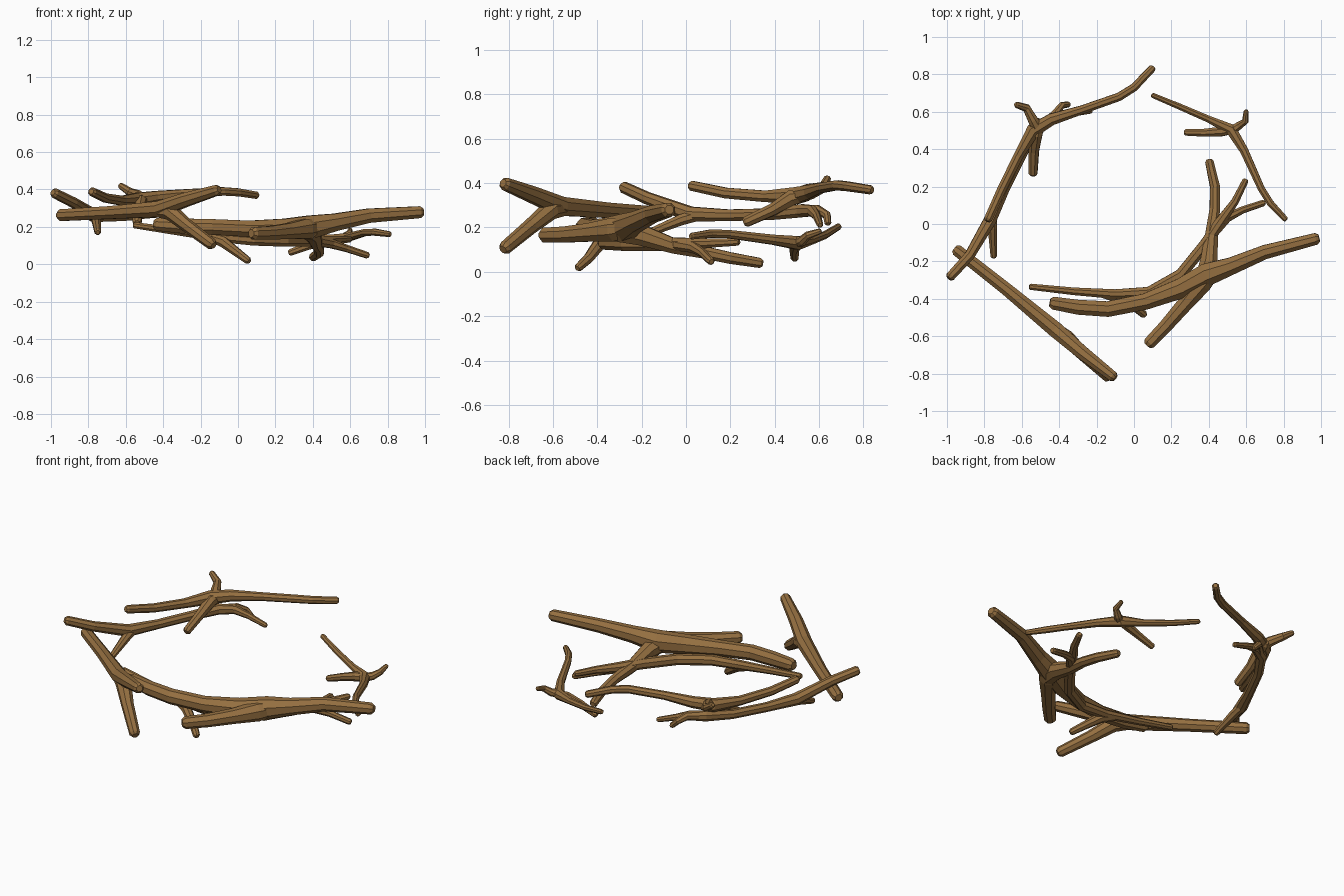
import bpy, bmesh, math
from mathutils import Vector

wood = bpy.data.materials.new("brown wood")
wood.diffuse_color = (0.30, 0.16, 0.052, 1)
SIDES = 8


def tube(bm, pts):
    """Tapered faceted limb through (x, y, z, radius) points, with blunt chamfered tips."""
    P = [Vector(p[:3]) for p in pts]
    R = [p[3] for p in pts]
    # tips: small ring pulled in at each end
    d0, d1 = (P[1] - P[0]).normalized(), (P[-1] - P[-2]).normalized()
    P = [P[0], P[0] + d0 * R[0] * 0.5] + P[1:-1] + [P[-1] - d1 * R[-1] * 0.5, P[-1]]
    R = [R[0] * 0.62, R[0]] + R[1:-1] + [R[-1], R[-1] * 0.62]
    rings, side = [], None
    for i, c in enumerate(P):
        a = (c - P[i - 1]).normalized() if i else d0
        b = (P[i + 1] - c).normalized() if i < len(P) - 1 else d1
        t = (a + b).normalized()
        if side is None:
            side = t.cross(Vector((0, 0, 1)))
        side = (side - t * side.dot(t)).normalized()
        up = side.cross(t)
        ring = []
        for k in range(SIDES):
            w = 2 * math.pi * (k + 0.5) / SIDES
            ring.append(bm.verts.new(c + (side * math.cos(w) + up * math.sin(w)) * R[i]))
        rings.append(ring)
    for r0, r1 in zip(rings, rings[1:]):
        for k in range(SIDES):
            j = (k + 1) % SIDES
            bm.faces.new((r0[k], r0[j], r1[j], r1[k]))
    bm.faces.new(rings[0][::-1])
    bm.faces.new(rings[-1])


def branch(name, *limbs):
    bm = bmesh.new()
    for limb in limbs:
        tube(bm, limb)
    bmesh.ops.recalc_face_normals(bm, faces=bm.faces)
    me = bpy.data.meshes.new(name)
    bm.to_mesh(me)
    bm.free()
    me.materials.append(wood)
    ob = bpy.data.objects.new(name, me)
    bpy.context.collection.objects.link(ob)


# Thick branch at the front right: main limb, front stub, limb reaching back
branch("large_front_branch",
       [(-0.45, -0.42, 0.215, .037), (-0.30, -0.445, 0.205, .043), (-0.14, -0.455, 0.20, .045),
        (0.06, -0.415, 0.19, .047), (0.25, -0.345, 0.19, .058), (0.39, -0.27, 0.20, .066),
        (0.52, -0.225, 0.225, .050), (0.70, -0.15, 0.26, .041), (0.99, -0.075, 0.28, .034)],
       [(0.07, -0.65, 0.165, .036), (0.17, -0.545, 0.168, .039), (0.27, -0.43, 0.178, .045),
        (0.36, -0.32, 0.19, .058), (0.42, -0.25, 0.20, .05)],
       [(0.37, -0.32, 0.19, .055), (0.40, -0.20, 0.165, .050), (0.415, -0.05, 0.115, .036),
        (0.432, 0.08, 0.088, .030), (0.433, 0.20, 0.062, .028), (0.40, 0.345, 0.038, .024)])

# Slimmer branch lying beneath it, forked at the back end
branch("lower_front_branch",
       [(-0.56, -0.335, 0.21, .018), (-0.32, -0.36, 0.175, .022), (-0.10, -0.375, 0.145, .028),
        (0.08, -0.365, 0.13, .032), (0.25, -0.27, 0.125, .033), (0.38, -0.11, 0.125, .033),
        (0.46, 0.01, 0.125, .030), (0.54, 0.12, 0.13, .022), (0.60, 0.24, 0.135, .018)],
       [(0.42, -0.05, 0.125, .030), (0.50, 0.035, 0.11, .026), (0.58, 0.075, 0.085, .020),
        (0.70, 0.115, 0.045, .018)],
       [(-0.18, -0.37, 0.155, .024), (-0.08, -0.395, 0.12, .030), (0.0, -0.44, 0.06, .024),
        (0.06, -0.49, 0.015, .020)])

# Straight branch at the front left with a downward stub
branch("left_front_branch",
       [(-0.96, -0.13, 0.262, .034), (-0.68, -0.35, 0.277, .037), (-0.42, -0.565, 0.295, .046),
        (-0.28, -0.685, 0.345, .040), (-0.10, -0.825, 0.40, .030)],
       [(-0.46, -0.53, 0.29, .035), (-0.36, -0.61, 0.28, .046), (-0.27, -0.70, 0.205, .036),
        (-0.13, -0.825, 0.10, .031)])

# Lower branch at the back left
branch("left_back_lower_branch",
       [(-0.99, -0.29, 0.385, .027), (-0.88, -0.17, 0.33, .029), (-0.77, 0.02, 0.26, .036),
        (-0.69, 0.19, 0.255, .028), (-0.59, 0.39, 0.26, .028), (-0.50, 0.52, 0.275, .032),
        (-0.42, 0.57, 0.275, .027), (-0.34, 0.59, 0.25, .019), (-0.225, 0.605, 0.21, .015)],
       [(-0.48, 0.53, 0.275, .028), (-0.42, 0.59, 0.28, .024), (-0.385, 0.635, 0.255, .019),
        (-0.345, 0.64, 0.215, .016)],
       [(-0.76, 0.07, 0.26, .028), (-0.757, -0.02, 0.235, .027), (-0.75, -0.18, 0.17, .018)])

# Upper branch at the back left
branch("left_back_upper_branch",
       [(-0.785, 0.015, 0.39, .024), (-0.71, 0.18, 0.355, .026), (-0.62, 0.36, 0.34, .028),
        (-0.54, 0.50, 0.345, .040), (-0.44, 0.56, 0.36, .034), (-0.28, 0.61, 0.378, .025),
        (-0.08, 0.68, 0.39, .024), (0.0, 0.73, 0.385, .023), (0.105, 0.84, 0.368, .021)],
       [(-0.50, 0.56, 0.35, .03), (-0.525, 0.48, 0.335, .038), (-0.535, 0.39, 0.28, .029),
        (-0.54, 0.26, 0.22, .025)],
       [(-0.51, 0.50, 0.345, .034), (-0.54, 0.555, 0.37, .029), (-0.575, 0.62, 0.385, .023),
        (-0.635, 0.64, 0.425, .017)])

# Thin branch at the back right
branch("right_back_branch",
       [(0.095, 0.69, 0.205, .015), (0.25, 0.625, 0.165, .018), (0.40, 0.56, 0.14, .020),
        (0.52, 0.505, 0.13, .033), (0.59, 0.39, 0.145, .024), (0.68, 0.19, 0.17, .020),
        (0.73, 0.11, 0.172, .020), (0.815, 0.02, 0.16, .016)],
       [(0.27, 0.49, 0.06, .019), (0.38, 0.488, 0.10, .023), (0.47, 0.495, 0.125, .028),
        (0.53, 0.505, 0.13, .024)],
       [(0.51, 0.49, 0.13, .026), (0.56, 0.525, 0.14, .023), (0.595, 0.55, 0.165, .018),
        (0.60, 0.61, 0.185, .013)])
